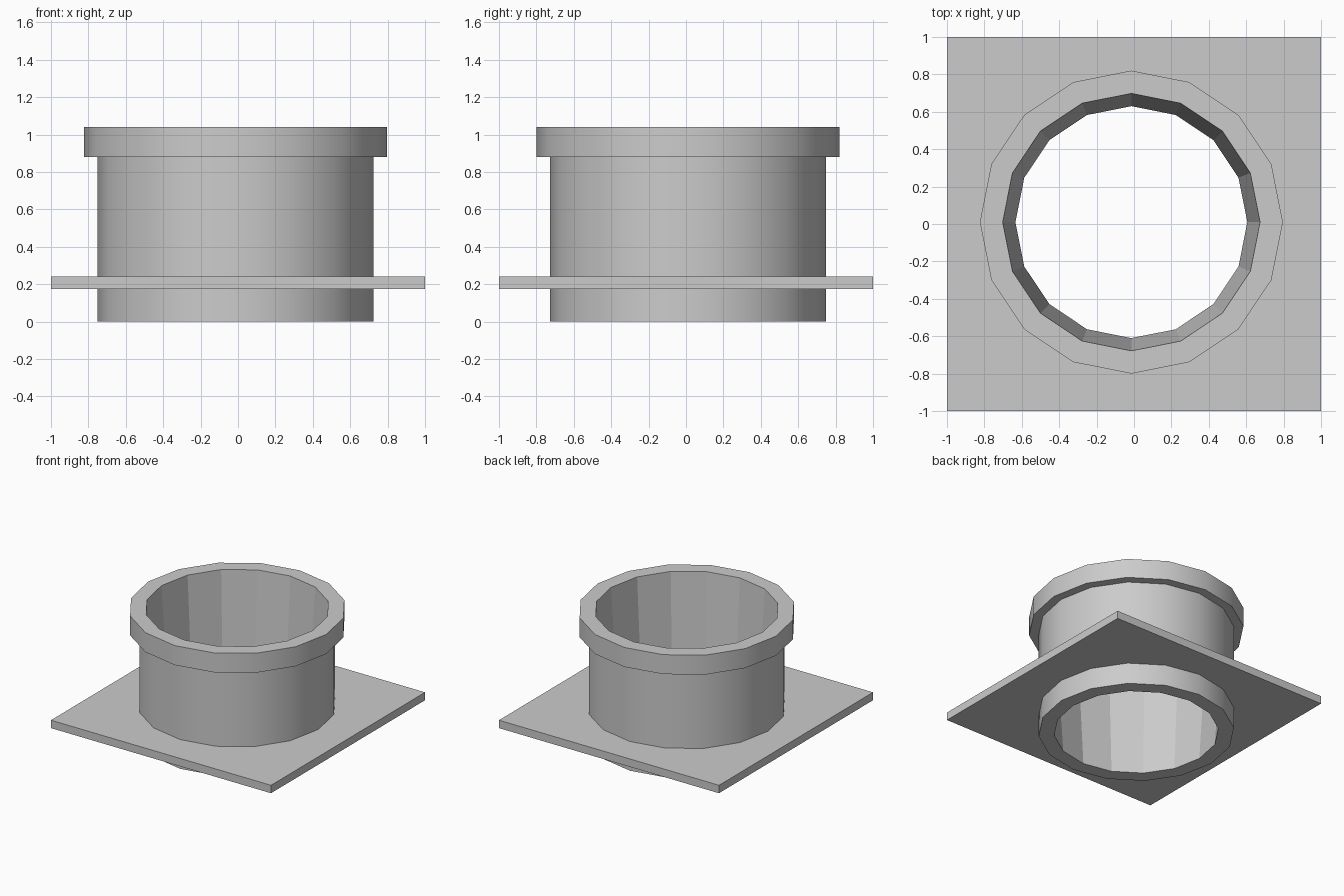
import bpy, bmesh
from math import pi, cos, sin

if "Cube" in bpy.data.objects:
    bpy.data.objects.remove(bpy.data.objects["Cube"])

SIDES = 16
CX, CY = -0.014, 0.01  # the pipe sits slightly off the plate centre


def round_point(r, z):
    return lambda a: (CX + r * cos(a), CY + r * sin(a), z)


def square_point(half, z):
    def f(a):
        m = max(abs(cos(a)), abs(sin(a)))
        return (half * cos(a) / m, half * sin(a) / m, z)
    return f


def sweep(name, profile, smooth_bands=()):
    """Closed cross-section carried around z; each profile entry maps angle to point."""
    bm = bmesh.new()
    rings = [[bm.verts.new(p(2 * pi * i / SIDES)) for i in range(SIDES)] for p in profile]
    for k in range(len(rings)):
        a, b = rings[k], rings[(k + 1) % len(rings)]
        for i in range(SIDES):
            j = (i + 1) % SIDES
            f = bm.faces.new((a[i], a[j], b[j], b[i]))
            f.smooth = k in smooth_bands
    bmesh.ops.recalc_face_normals(bm, faces=bm.faces)
    for e in bm.edges:
        if e.calc_face_angle(0) > 0.7:
            e.smooth = False
    me = bpy.data.meshes.new(name)
    bm.to_mesh(me)
    bm.free()
    ob = bpy.data.objects.new(name, me)
    bpy.context.collection.objects.link(ob)
    return ob


# Pipe with a raised collar and a bore that narrows towards the bottom
sweep("collared_pipe", [
    round_point(0.62, 0.0),
    round_point(0.738, 0.0),
    round_point(0.738, 0.88),
    round_point(0.81, 0.88),
    round_point(0.81, 1.04),
    round_point(0.688, 1.04),
], smooth_bands=(1, 3))

# Square mounting plate around the pipe
sweep("mounting_plate", [
    round_point(0.73, 0.175),
    square_point(1.0, 0.175),
    square_point(1.0, 0.24),
    round_point(0.73, 0.24),
])
